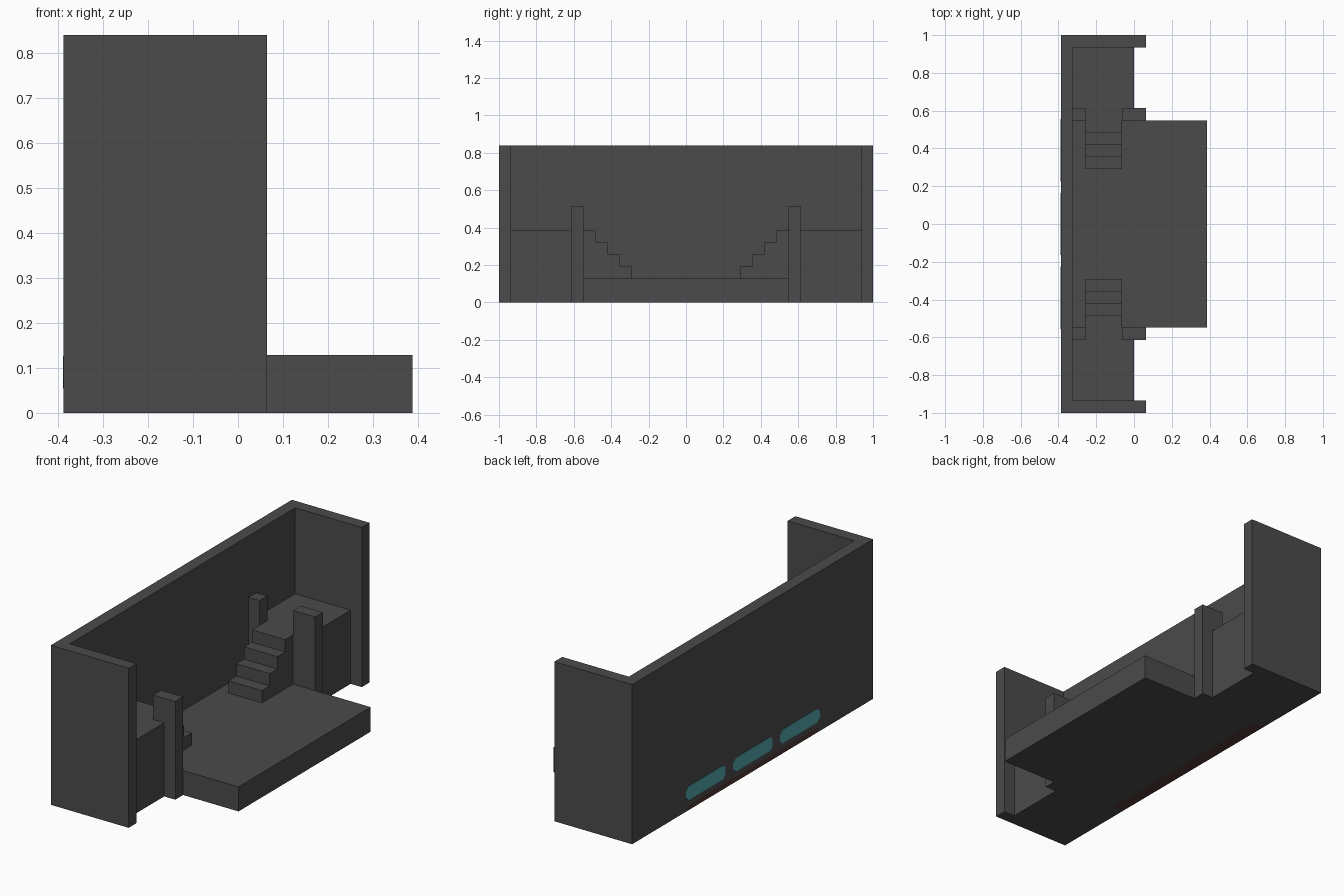
import bpy
import bmesh

cube = bpy.data.objects.get("Cube")
if cube:
    bpy.data.objects.remove(cube, do_unlink=True)

U = 2 / 31            # one grid module; the model is 31 modules long
BACK = -6             # back plane, in modules


def material(name, rgb):
    m = bpy.data.materials.new(name)
    m.use_nodes = True
    m.diffuse_color = (*rgb, 1)
    bsdf = m.node_tree.nodes["Principled BSDF"]
    bsdf.inputs["Base Color"].default_value = (*rgb, 1)
    bsdf.inputs["Roughness"].default_value = 0.9
    return m


grey = material("dark grey", (0.07, 0.07, 0.07))
teal = material("teal", (0.09, 0.385, 0.41))
brown = material("dark brown", (0.08, 0.04, 0.035))


def prism(name, outline, x0, x1, mat):
    """Extrude a (y, z) outline from x0 to x1; all in modules."""
    bm = bmesh.new()
    face = bm.faces.new([bm.verts.new((x0 * U, y * U, z * U)) for y, z in outline])
    ext = bmesh.ops.extrude_face_region(bm, geom=[face])
    moved = [v for v in ext["geom"] if isinstance(v, bmesh.types.BMVert)]
    bmesh.ops.translate(bm, verts=moved, vec=((x1 - x0) * U, 0, 0))
    bmesh.ops.recalc_face_normals(bm, faces=bm.faces)
    mesh = bpy.data.meshes.new(name)
    bm.to_mesh(mesh)
    bm.free()
    mesh.materials.append(mat)
    obj = bpy.data.objects.new(name, mesh)
    bpy.context.collection.objects.link(obj)
    return obj


def box(name, x0, x1, y0, y1, z0, z1, mat=grey):
    return prism(name, [(y0, z0), (y1, z0), (y1, z1), (y0, z1)], x0, x1, mat)


# Back wall with a shallow notch along its foot, filled by a brown strip
HALF, FOOT = 8.5, 0.4
prism("back_wall", [(-15.5, 0), (-HALF, 0), (-HALF, FOOT), (HALF, FOOT), (HALF, 0),
                    (15.5, 0), (15.5, 13), (-15.5, 13)], BACK, -5, grey)
box("foot_strip", BACK, -5, -HALF, HALF, 0, FOOT, brown)

# Low central stage
box("stage", -5, 6, -HALF, HALF, 0, 2)

# Mirrored parts at both ends
for side, s in (("left", 1), ("right", -1)):
    box(side + "_end_wall", -5, 1, s * 14.5, s * 15.5, 0, 13)
    box(side + "_platform", -5, 0, s * 8.5, s * 14.5, 0, 6)
    box(side + "_front_post", -1, 1, s * 8.5, s * 9.5, 0, 8)
    box(side + "_back_post", -5, -4, s * 8.5, s * 9.5, 6, 8)
    # Stair profile climbing from the stage to the platform
    steps = [(s * 8.5, 2), (s * 4.5, 2)]
    for i in range(4):
        steps += [(s * (4.5 + i), 3 + i), (s * (5.5 + i), 3 + i)]
    prism(side + "_stairs", steps, -4, -1, grey)

# Three chamfered panels on the back
for i in (-1, 0, 1):
    c, w, h, k = i * 6.05, 2.55, 0.56, 0.3
    zc = 1.4
    outline = [(c - w, zc - h + k), (c - w + k, zc - h), (c + w - k, zc - h), (c + w, zc - h + k),
               (c + w, zc + h - k), (c + w - k, zc + h), (c - w + k, zc + h), (c - w, zc + h - k)]
    prism("back_panel", outline, BACK - 0.03, BACK, teal)
